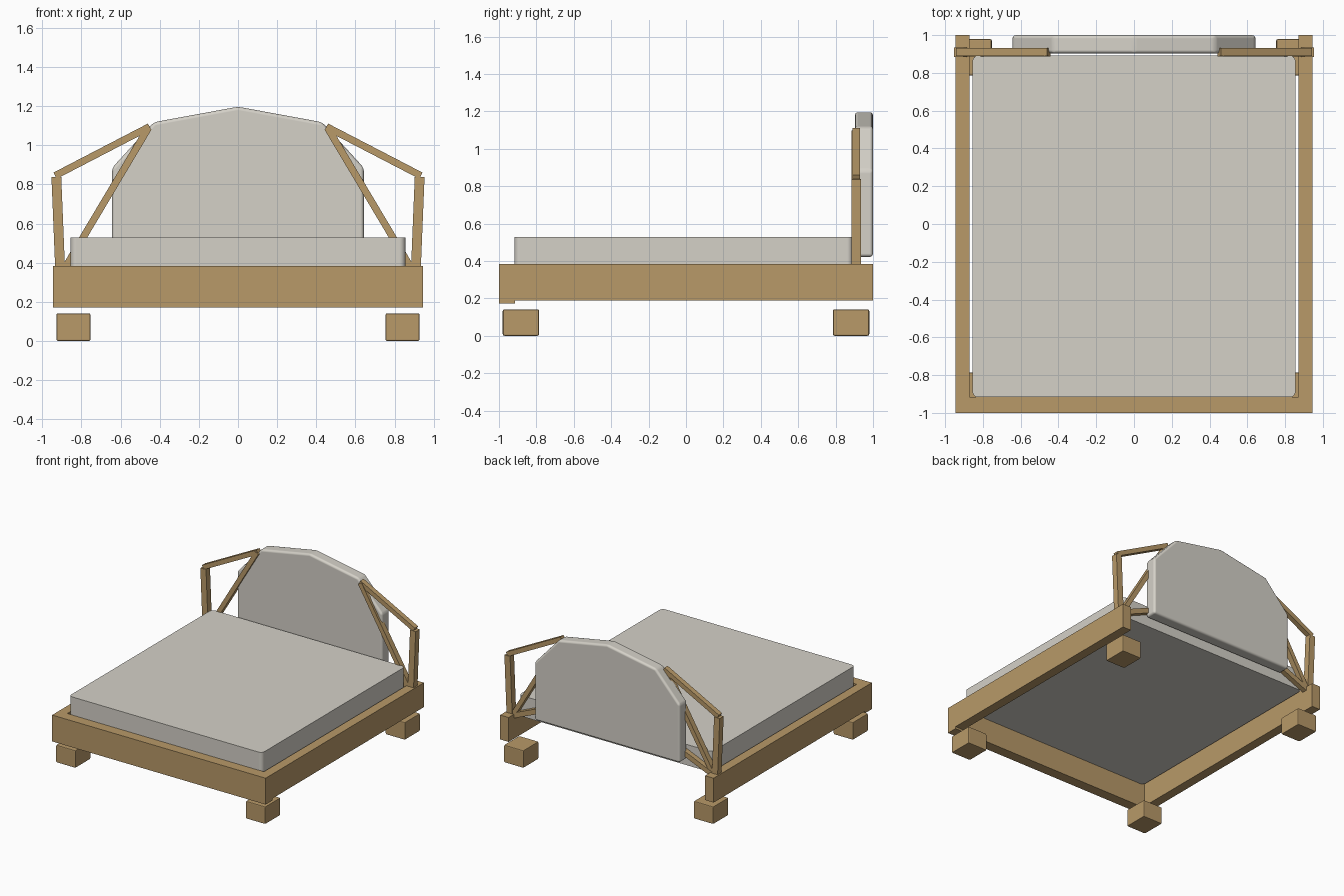
import bpy, bmesh, math
from mathutils import Vector, Matrix

if "Cube" in bpy.data.objects:
    bpy.data.objects.remove(bpy.data.objects["Cube"], do_unlink=True)


def make_material(name, color):
    mat = bpy.data.materials.new(name)
    mat.use_nodes = True
    mat.diffuse_color = color
    mat.node_tree.nodes["Principled BSDF"].inputs["Base Color"].default_value = color
    return mat


wood = make_material("oak wood", (0.48, 0.32, 0.14, 1))
fabric = make_material("grey fabric", (0.66, 0.635, 0.575, 1))


def finish(bm, name, mat, smooth=False):
    bmesh.ops.recalc_face_normals(bm, faces=bm.faces)
    mesh = bpy.data.meshes.new(name)
    bm.to_mesh(mesh)
    bm.free()
    mesh.materials.append(mat)
    obj = bpy.data.objects.new(name, mesh)
    bpy.context.collection.objects.link(obj)
    if smooth:
        bpy.ops.object.select_all(action="DESELECT")
        obj.select_set(True)
        bpy.context.view_layer.objects.active = obj
        bpy.ops.object.shade_smooth_by_angle(angle=math.radians(40))
        # Large faces stay flat, only the rounded edges blend
        weighted = obj.modifiers.new("flat_faces", "WEIGHTED_NORMAL")
        weighted.keep_sharp = True
        weighted.weight = 100
    return obj


def bevel(bm, edges, radius, segments):
    bmesh.ops.bevel(bm, geom=edges, offset=radius, segments=segments,
                    profile=0.5, affect="EDGES", clamp_overlap=True)


def box(name, low, high, mat, radius=0, segments=3, upright_only=False):
    low, high = Vector(low), Vector(high)
    bm = bmesh.new()
    matrix = Matrix.Translation((low + high) / 2) @ Matrix.Diagonal((*(high - low), 1))
    bmesh.ops.create_cube(bm, size=1, matrix=matrix)
    if radius:
        edges = [e for e in bm.edges if not upright_only
                 or abs(e.verts[0].co.z - e.verts[1].co.z) > 0.01]
        bevel(bm, edges, radius, segments)
    return finish(bm, name, mat, smooth=radius > 0)


def bar(name, start, end, width, y_low, y_high):
    """Square-ended bar between two x, z points."""
    a, b = Vector((start[0], 0, start[1])), Vector((end[0], 0, end[1]))
    along = b - a
    center = (a + b) / 2
    center.y = (y_low + y_high) / 2
    turn = Matrix.Rotation(math.atan2(along.x, along.z), 4, "Y")
    size = Matrix.Diagonal((width, y_high - y_low, along.length, 1))
    bm = bmesh.new()
    bmesh.ops.create_cube(bm, size=1, matrix=Matrix.Translation(center) @ turn @ size)
    return finish(bm, name, wood)


# Mattress and front rail
box("mattress", (-0.855, -0.917, 0.362), (0.855, 0.892, 0.528), fabric, 0.03, 4, True)
box("front_rail", (-0.945, -1, 0.172), (0.945, -0.915, 0.383), wood)

# Padded headboard: mirrored arched profile
half = [(0.643, 0.422), (0.643, 0.885), (0.43, 1.118)]
outline = half + [(0, 1.197)] + [(-x, z) for x, z in reversed(half)]
bm = bmesh.new()
face = bm.faces.new([bm.verts.new((x, 0.903, z)) for x, z in outline])
extruded = bmesh.ops.extrude_face_region(bm, geom=[face], use_keep_orig=True)
bmesh.ops.translate(bm, vec=(0, 0.097, 0),
                    verts=[g for g in extruded["geom"] if isinstance(g, bmesh.types.BMVert)])
bmesh.ops.recalc_face_normals(bm, faces=bm.faces)
bevel(bm, bm.edges[:], 0.018, 3)
finish(bm, "headboard", fabric, True)

# Side rails, feet and headboard frame on both sides
for side, s in (("left", 1), ("right", -1)):
    x_in, x_out = sorted((s * 0.87, s * 0.945))
    box(f"{side}_rail", (x_in, -0.915, 0.188), (x_out, 1, 0.383), wood)

    for end, e in (("front", -1), ("back", 1)):
        xs, ys = sorted((s * 0.753, s * 0.928)), sorted((e * 0.785, e * 0.98))
        box(f"{end}_{side}_foot", (xs[0], ys[0], 0), (xs[1], ys[1], 0.142), wood, 0.01, 2)

    bar(f"{side}_post", (s * 0.909, 0.375), (s * 0.928, 0.838), 0.05, 0.885, 0.935)
    bar(f"{side}_upper_arm", (s * 0.934, 0.845), (s * 0.452, 1.095), 0.036, 0.89, 0.931)
    bar(f"{side}_diagonal_brace", (s * 0.88, 0.38), (s * 0.457, 1.09), 0.036, 0.886, 0.931)
    bar(f"{side}_lower_brace", (s * 0.89, 0.365), (s * 0.62, 0.48), 0.04, 0.893, 0.933)
